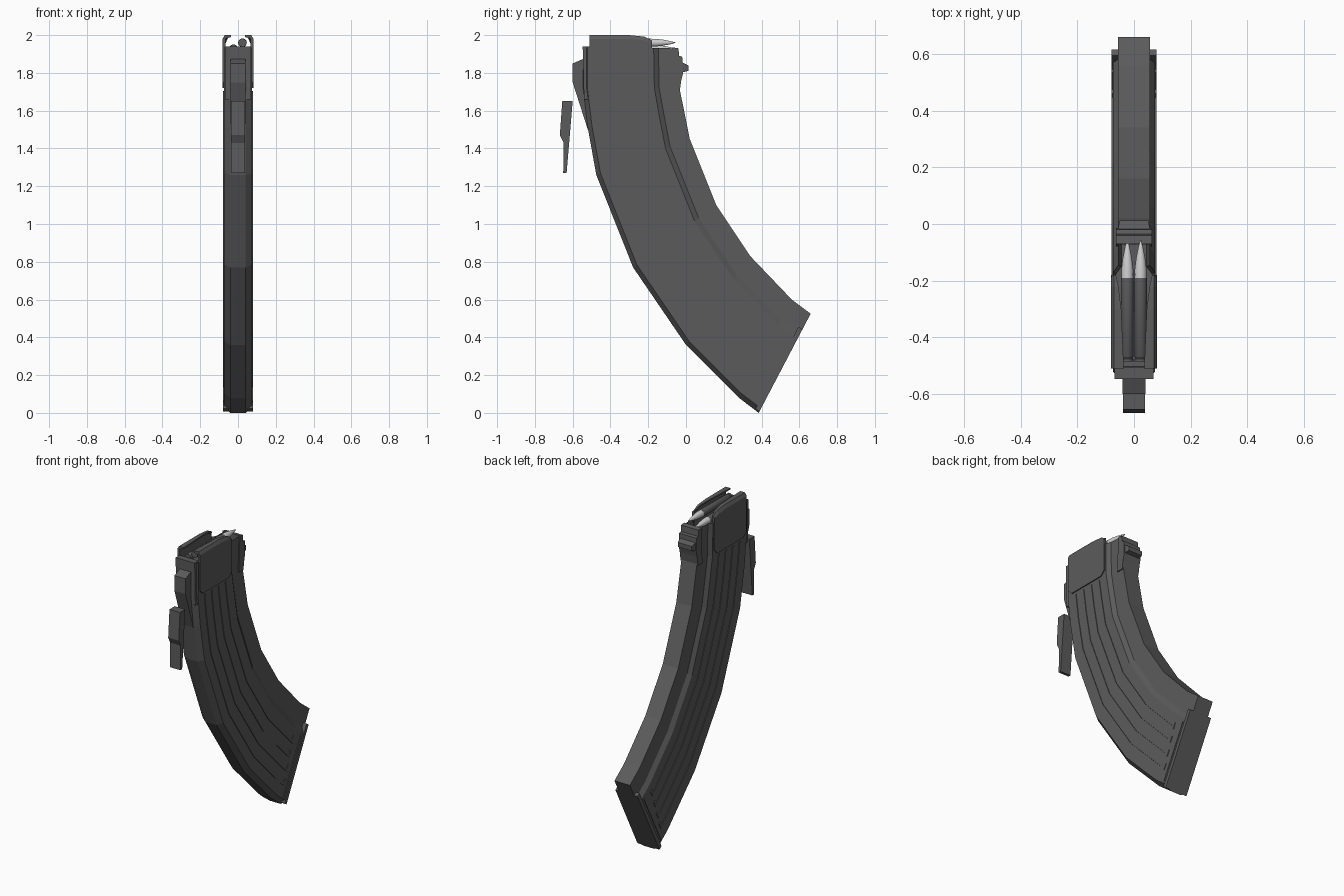
import bpy, bmesh, math
from mathutils import Vector

cube = bpy.data.objects.get("Cube")
if cube:
    bpy.data.objects.remove(cube)


def material(name, rgb, rough):
    m = bpy.data.materials.new(name)
    m.use_nodes = True
    m.diffuse_color = (*rgb, 1)
    node = m.node_tree.nodes["Principled BSDF"]
    node.inputs["Base Color"].default_value = (*rgb, 1)
    node.inputs["Roughness"].default_value = rough
    return m


steel = material("dark steel", (0.105, 0.105, 0.105), 0.6)
bright = material("bright metal", (0.62, 0.62, 0.62), 0.4)


def finish(bm, name, mat, smooth=False):
    bmesh.ops.recalc_face_normals(bm, faces=bm.faces)
    mesh = bpy.data.meshes.new(name)
    bm.to_mesh(mesh)
    bm.free()
    mesh.materials.append(mat)
    ob = bpy.data.objects.new(name, mesh)
    bpy.context.collection.objects.link(ob)
    if smooth:
        bpy.ops.object.select_all(action='DESELECT')
        ob.select_set(True)
        bpy.context.view_layer.objects.active = ob
        bpy.ops.object.shade_smooth_by_angle(angle=math.radians(40))
    return ob


def loft(rings):
    """Skin a list of equal-length rings and cap both ends."""
    bm = bmesh.new()
    rows = [[bm.verts.new(p) for p in ring] for ring in rings]
    n = len(rows[0])
    for a, b in zip(rows, rows[1:]):
        for i in range(n):
            j = (i + 1) % n
            bm.faces.new((a[i], a[j], b[j], b[i]))
    caps = [bm.faces.new(rows[0]), bm.faces.new(rows[-1])]
    return bm, caps


def prism(name, outline, x0, x1, mat=steel):
    """Extrude a (y, z) outline across x."""
    bm, _ = loft([[(x, y, z) for y, z in outline] for x in (x0, x1)])
    return finish(bm, name, mat)


# Curved spine: front and back edge points at each station, top to bottom
front = [(-.545, 1.935), (-.545, 1.72), (-.52, 1.51), (-.475, 1.26),
         (-.28, .77), (0, .36), (.28, .08), (.385, 0)]
back = [(-.04, 1.93), (-.035, 1.72), (-.01, 1.6), (.02, 1.45),
        (.16, 1.1), (.34, .83), (.56, .6), (.66, .525)]


def at(s, t):
    """Point at station s (0 top, 7 bottom), t from front to back."""
    i = min(int(s), len(front) - 2)
    f = Vector(front[i]).lerp(Vector(front[i + 1]), s - i)
    b = Vector(back[i]).lerp(Vector(back[i + 1]), s - i)
    return f.lerp(b, t)


def strip(name, stations, t0, t1, x0, x1):
    """Band that follows the curve between two depths."""
    rings = []
    for s in stations:
        a, b = at(s, t0), at(s, t1)
        rings.append([(x0, *a), (x1, *a), (x1, *b), (x0, *b)])
    bm, _ = loft(rings)
    return finish(bm, name, steel)


# Main body: chamfered front, wide panels, narrow back spine, hollow top
half = [(.04, 0), (.075, .045), (.075, .74), (.056, .79), (.056, 1)]
section = half + [(-x, t) for x, t in reversed(half)]
bm, caps = loft([[(x, *at(s, t)) for x, t in section] for s in range(8)])
bmesh.ops.recalc_face_normals(bm, faces=bm.faces)
bmesh.ops.inset_region(bm, faces=[caps[0]], thickness=.012, use_even_offset=True)
bmesh.ops.translate(bm, verts=caps[0].verts, vec=(0, 0, -.06))
finish(bm, "magazine_body", steel)

# Floor plate
strip("floor_plate", (6.8, 7), .012, .84, -.08, .08)

# Upper side plates with feed lips, and the pressed ribs on each side
plate = [(-.51, 1.97), (-.51, 1.75), (-.48, 1.72), (-.21, 1.72),
         (-.18, 1.75), (-.18, 1.96)]
for side, label in ((1, "left"), (-1, "right")):
    prism(f"{label}_side_plate", plate, side * .066, side * .082)

    rings = []
    for y, inner, top in ((-.51, .036, 2), (-.3, .045, 2),
                          (-.22, .055, 1.992), (-.18, .064, 1.972)):
        ring = [(.082, 1.94), (.082, top - .02), (.07, top), (inner, top),
                (inner, top - .01), (.066, top - .018), (.066, 1.94)]
        rings.append([(side * x, y, z) for x, z in ring])
    bm, _ = loft(rings)
    finish(bm, f"{label}_feed_lip", steel)

    for k in range(4):
        t = .17 + .14 * k
        end = 6.4 - .1 * k
        strip(f"{label}_rib_{k + 1}", (1.1, 2, 3, 4, 5, 6, end),
              t, t + .025, side * .07, side * .079)
        strip(f"{label}_rib_foot_{k + 1}", (end - .12, end),
              t, t + .07, side * .07, side * .079)
    strip(f"{label}_base_rib", (6.6, 6.68), .06, .7, side * .07, side * .079)

# Front collar and locking lug
prism("front_collar", [(-.547, 1.94), (-.505, 1.94), (-.5, 1.66), (-.54, 1.66)],
      -.069, .069)
prism("front_lug", [(-.53, 1.88), (-.6, 1.85), (-.6, 1.75), (-.52, 1.5),
                    (-.5, 1.6)], -.04, .04)

# Rear lug with its catch tab
prism("rear_lug", [(-.07, 1.935), (-.04, 1.93), (-.036, 1.89), (-.02, 1.885),
                   (-.015, 1.8), (-.025, 1.76), (-.034, 1.7), (-.08, 1.7)],
      -.063, .063)
bm, _ = loft([[(x, y, z) for x, z in ((-w, lo), (w, lo), (w, hi), (-w, hi))]
              for y, w, lo, hi in ((-.03, .06, 1.8, 1.86), (.012, .05, 1.81, 1.84))])
finish(bm, "rear_catch_tab", steel)

# Separate release lever in front
prism("release_lever", [(-.655, 1.65), (-.6, 1.65), (-.632, 1.27), (-.65, 1.27),
                        (-.648, 1.43), (-.668, 1.47)], -.038, .038)


def turned(name, x, z, profile, mat):
    """Round part lying along y."""
    angles = [2 * math.pi * i / 14 for i in range(14)]
    bm, _ = loft([[(x + r * math.cos(a), y, z + r * math.sin(a)) for a in angles]
                  for y, r in profile])
    finish(bm, name, mat, smooth=True)


# Two staggered rounds
for x, z, label in ((.0235, 1.96, "upper"), (-.0235, 1.928, "lower")):
    turned(f"{label}_case", x, z, [(-.485, .022), (-.477, .022), (-.474, .018),
                                   (-.468, .022), (-.21, .023), (-.19, .0215)], steel)
    turned(f"{label}_tip", x, z, [(-.2, .0215), (-.16, .021), (-.12, .016),
                                  (-.08, .008), (-.055, .001)], bright)
